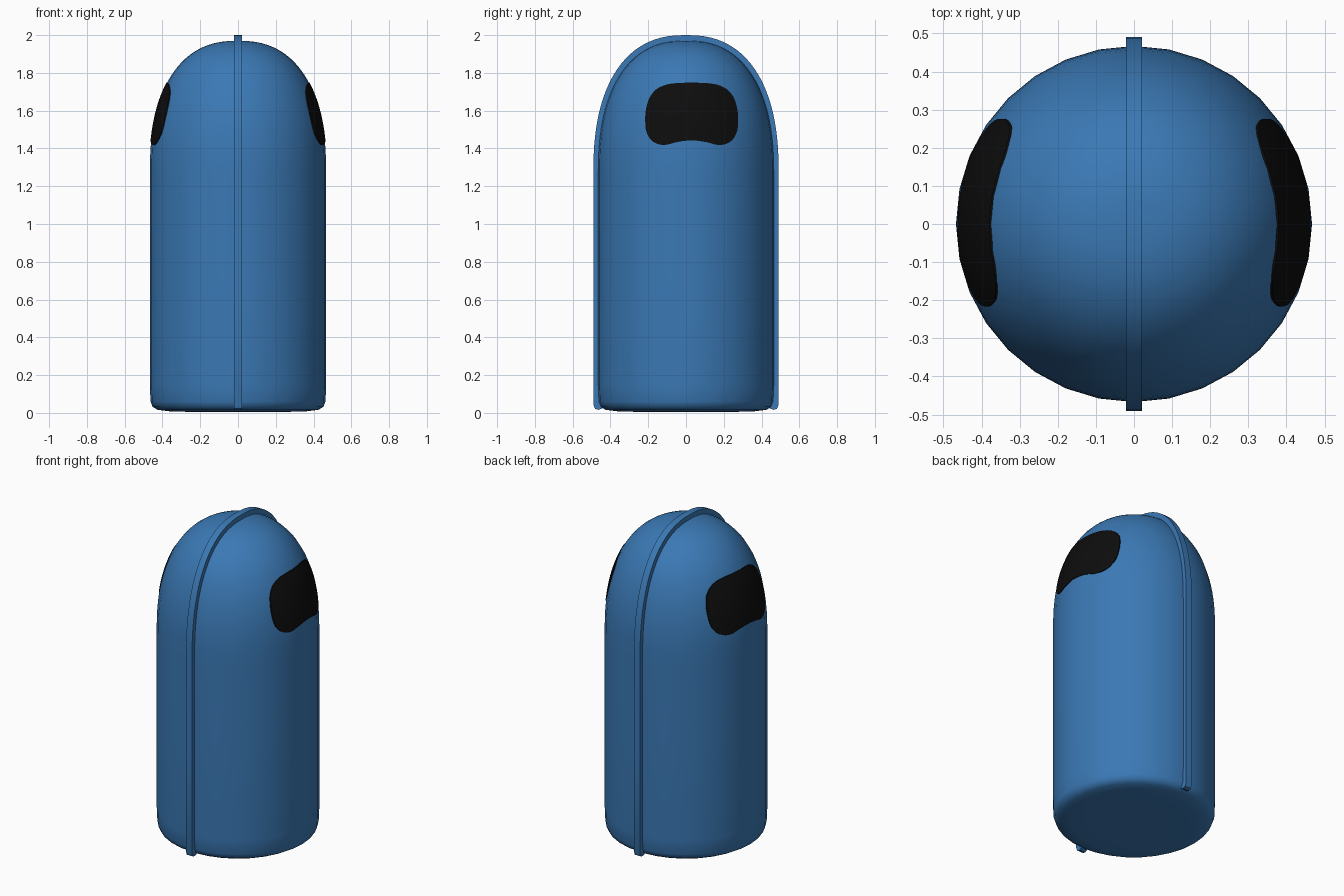
import bpy, bmesh, math

if "Cube" in bpy.data.objects:
    bpy.data.objects.remove(bpy.data.objects["Cube"])

BASE, POWER = 1.26, 2.4          # height where the dome starts, dome roundness
RADIUS, TOP = 0.467, 1.97


def material(name, rgb):
    m = bpy.data.materials.new(name)
    m.diffuse_color = (*rgb, 1)
    m.use_nodes = True
    m.node_tree.nodes["Principled BSDF"].inputs["Base Color"].default_value = m.diffuse_color
    return m


BLUE = material("blue shell", (0.043, 0.19, 0.46))
BLACK = material("black glass", (0.004, 0.004, 0.004))


def dome(a, top, n=22):
    """(radius, z) points of the dome, from its base to its tip."""
    pts = []
    for i in range(n + 1):
        t = math.pi / 2 * i / n
        c = max(math.cos(t), 0.0)
        pts.append((a * c ** (2 / POWER), BASE + (top - BASE) * math.sin(t) ** (2 / POWER)))
    pts[-1] = (0, top)
    return pts


def radius_at(z):
    h = max(0, (z - BASE) / (TOP - BASE))
    return RADIUS * (1 - h ** POWER) ** (1 / POWER)


def finish(name, bm, mat, angle=35):
    bmesh.ops.remove_doubles(bm, verts=bm.verts, dist=1e-5)
    bmesh.ops.recalc_face_normals(bm, faces=bm.faces)
    me = bpy.data.meshes.new(name)
    bm.to_mesh(me)
    bm.free()
    me.materials.append(mat)
    ob = bpy.data.objects.new(name, me)
    bpy.context.collection.objects.link(ob)
    bpy.ops.object.select_all(action='DESELECT')
    bpy.context.view_layer.objects.active = ob
    ob.select_set(True)
    bpy.ops.object.shade_smooth_by_angle(angle=math.radians(angle))
    return ob


# Capsule body: profile spun around z
profile = [(0, 0.005), (0.24, 0.005), (0.36, 0.008), (0.425, 0.016), (0.452, 0.032),
           (0.463, 0.06), (RADIUS, 0.15), (RADIUS, 0.7)] + dome(RADIUS, TOP)
bm = bmesh.new()
vs = [bm.verts.new((r, 0, z)) for r, z in profile]
es = [bm.edges.new(p) for p in zip(vs, vs[1:])]
bmesh.ops.spin(bm, geom=vs + es, cent=(0, 0, 0), axis=(0, 0, 1),
               angle=2 * math.pi, steps=32, use_duplicate=False)
finish("capsule_body", bm, BLUE, 50)

# Raised seam band running over the body in the x = 0 plane
outer = [(0.462, 0.016), (0.482, 0.022), (0.491, 0.045), (0.491, 0.6)] + dome(0.491, 2.0)
inner = [(0.43, 0.03), (0.44, 0.035), (0.445, 0.05), (0.445, 0.6)] + dome(0.445, 1.95)
outer += [(-r, z) for r, z in outer[-2::-1]]
inner += [(-r, z) for r, z in inner[-2::-1]]
W = 0.021
bm = bmesh.new()
rows = [[bm.verts.new(p) for p in ((-W, yi, zi), (-W, yo, zo), (W, yo, zo), (W, yi, zi))]
        for (yo, zo), (yi, zi) in zip(outer, inner)]
for a, b in zip(rows, rows[1:]):
    for k in range(4):
        bm.faces.new((a[k], a[(k + 1) % 4], b[(k + 1) % 4], b[k]))
bm.faces.new(rows[0])
bm.faces.new(rows[-1])
finish("seam_band", bm, BLUE)

# Bean-shaped windows: thin plates wrapped on the body
half = [(0, 1.748), (0.08, 1.746), (0.14, 1.736), (0.19, 1.711), (0.225, 1.665),
        (0.242, 1.605), (0.246, 1.55), (0.24, 1.49), (0.215, 1.445), (0.175, 1.422),
        (0.13, 1.42), (0.08, 1.433), (0, 1.443)]
ctrl = half + [(-u, z) for u, z in half[-2:0:-1]]


def smooth_loop(p, sub=4):
    out, n = [], len(p)
    for i in range(n):
        q = [p[(i + k) % n] for k in (-1, 0, 1, 2)]
        for s in range(sub):
            t = s / sub
            out.append(tuple(0.5 * (2 * b + (c - a) * t + (2 * a - 5 * b + 4 * c - d) * t * t
                                    + (3 * b - a - 3 * c + d) * t ** 3)
                             for a, b, c, d in zip(*q)))
    return out


outline = smooth_loop(ctrl)


def on_body(side, u, z, lift):
    y = u + 0.03
    return (side * (math.sqrt(radius_at(z) ** 2 - y * y) + lift), y, z)


for side, name in ((1, "right_window"), (-1, "left_window")):
    bm = bmesh.new()
    steps = [(1, -0.005)] + [(k / 10, 0.0035) for k in range(10, 0, -1)]
    rings = [[bm.verts.new(on_body(side, u * s, 1.585 + (z - 1.585) * s, lift))
              for u, z in outline] for s, lift in steps]
    mid = bm.verts.new(on_body(side, 0, 1.585, 0.0035))
    n = len(outline)
    for a, b in zip(rings, rings[1:]):
        for i in range(n):
            bm.faces.new((a[i], a[(i + 1) % n], b[(i + 1) % n], b[i]))
    for i in range(n):
        bm.faces.new((rings[-1][i], rings[-1][(i + 1) % n], mid))
    # open shell: make the normals face outward
    ob = finish(name, bm, BLACK)
    if sum(p.normal.x * p.area for p in ob.data.polygons) * side < 0:
        ob.data.flip_normals()
